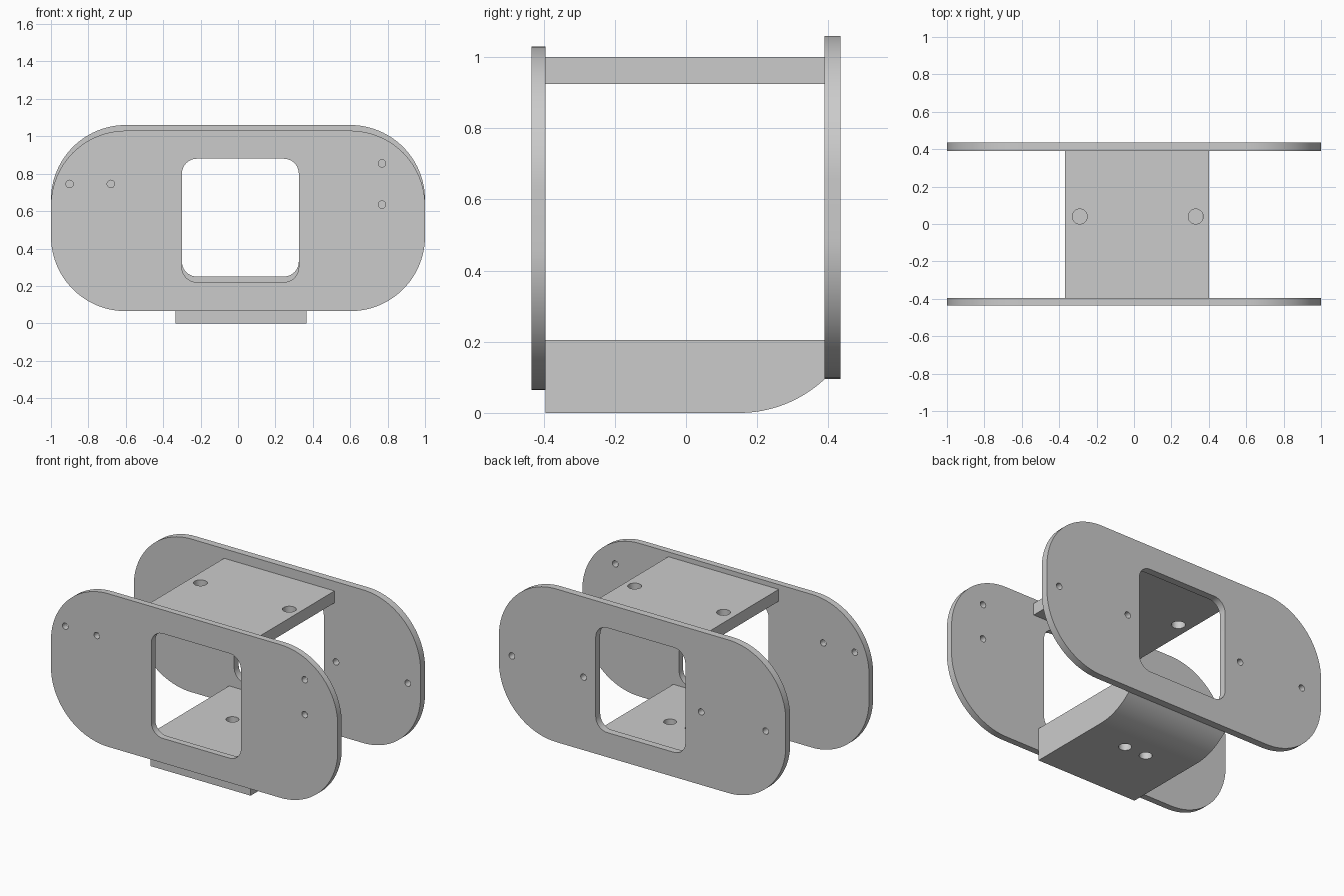
import bpy, bmesh
from math import sin, cos, pi, sqrt, radians
from mathutils import Matrix

cube = bpy.data.objects.get("Cube")
if cube:
    bpy.data.objects.remove(cube, do_unlink=True)

grey = bpy.data.materials.new("plain_grey")
grey.use_nodes = True
grey.diffuse_color = (0.6, 0.6, 0.6, 1)
grey.node_tree.nodes["Principled BSDF"].inputs["Base Color"].default_value = (0.6, 0.6, 0.6, 1)


def arc(cx, cy, r, a0, a1, n):
    return [(cx + r * cos(a0 + (a1 - a0) * i / n), cy + r * sin(a0 + (a1 - a0) * i / n))
            for i in range(n + 1)]


def rounded(x0, x1, y0, y1, r, n=16):
    centres = [(x1 - r, y1 - r), (x0 + r, y1 - r), (x0 + r, y0 + r), (x1 - r, y0 + r)]
    pts = []
    for k, (cx, cy) in enumerate(centres):
        pts += arc(cx, cy, r, k * pi / 2, (k + 1) * pi / 2, n)
    return pts


def circle(x, y, r, n=24):
    return arc(x, y, r, 0, 2 * pi, n)[:-1]


def extrude_profile(name, loops, thickness, matrix):
    """Extrude an outline with holes symmetrically about its plane."""
    curve = bpy.data.curves.new(name + "_profile", 'CURVE')
    curve.dimensions = '2D'
    curve.fill_mode = 'BOTH'
    curve.extrude = thickness / 2
    for pts in loops:
        spline = curve.splines.new('POLY')
        spline.points.add(len(pts) - 1)
        for p, (x, y) in zip(spline.points, pts):
            p.co = (x, y, 0, 1)
        spline.use_cyclic_u = True
    temp = bpy.data.objects.new(name + "_profile", curve)
    bpy.context.collection.objects.link(temp)
    graph = bpy.context.evaluated_depsgraph_get()
    mesh = bpy.data.meshes.new_from_object(temp.evaluated_get(graph))
    bpy.data.objects.remove(temp, do_unlink=True)

    # Weld caps to walls and place the part
    bm = bmesh.new()
    bm.from_mesh(mesh)
    bmesh.ops.remove_doubles(bm, verts=bm.verts, dist=0.0001)
    bm.transform(matrix)
    bmesh.ops.recalc_face_normals(bm, faces=bm.faces)
    bm.to_mesh(mesh)
    bm.free()
    mesh.name = name
    mesh.materials.clear()
    mesh.materials.append(grey)
    obj = bpy.data.objects.new(name, mesh)
    bpy.context.collection.objects.link(obj)
    return obj


def smooth(obj):
    bpy.ops.object.select_all(action='DESELECT')
    obj.select_set(True)
    bpy.context.view_layer.objects.active = obj
    bpy.ops.object.shade_smooth_by_angle(angle=radians(30))


def upright(y):
    return Matrix.Translation((0, y, 0)) @ Matrix.Rotation(pi / 2, 4, 'X')


def end_plate(name, y0, y1, z0, holes):
    loops = [rounded(-1, 1, z0, z0 + 0.965, 0.4, 24),
             rounded(-0.30, 0.325, z0 + 0.155, z0 + 0.815, 0.08, 10)]
    loops += [circle(x, z, 0.02) for x, z in holes]
    smooth(extrude_profile(name, loops, y1 - y0, upright((y0 + y1) / 2)))


# Upright end plates with windows and screw holes
end_plate("front_plate", -0.435, -0.395, 0.065,
          [(-0.90, 0.745), (-0.68, 0.745), (0.77, 0.855), (0.77, 0.635)])
end_plate("back_plate", 0.39, 0.435, 0.095,
          [(x, 0.555) for x in (-0.86, -0.41, 0.41, 0.91)])

# Top bridge plate with two holes
top_outline = [(-0.37, -0.395), (0.40, -0.395), (0.40, 0.39), (-0.37, 0.39)]
smooth(extrude_profile("top_bridge",
                       [top_outline] + [circle(x, 0.04, 0.04) for x in (-0.29, 0.33)],
                       0.075, Matrix.Translation((0, 0, 0.9625))))

# Bottom block with its underside curving up to the back plate
radius, curve_start = 0.35, 0.15
sweep = math_end = -pi / 2 + 0.756
side = arc(curve_start, radius, radius, -pi / 2, sweep, 20)
side = [(-0.395, 0.0)] + side[:-1] + [(0.39, 0.095), (0.39, 0.205), (-0.395, 0.205)]
turn = Matrix.Rotation(pi / 2, 4, 'Z') @ Matrix.Rotation(pi / 2, 4, 'X')
block = extrude_profile("bottom_block", [side], 0.70,
                        Matrix.Translation((0.015, 0, 0)) @ turn)

# Drill the two holes through the block
for x in (-0.06, 0.09):
    drill = extrude_profile("drill", [circle(x, 0.03, 0.037)], 1.0, Matrix.Identity(4))
    drill.hide_render = True
    cut = block.modifiers.new("hole", 'BOOLEAN')
    cut.operation = 'DIFFERENCE'
    cut.solver = 'EXACT'
    cut.object = drill
    bpy.ops.object.select_all(action='DESELECT')
    block.select_set(True)
    bpy.context.view_layer.objects.active = block
    bpy.ops.object.modifier_apply(modifier=cut.name)
    bpy.data.objects.remove(drill, do_unlink=True)
smooth(block)
